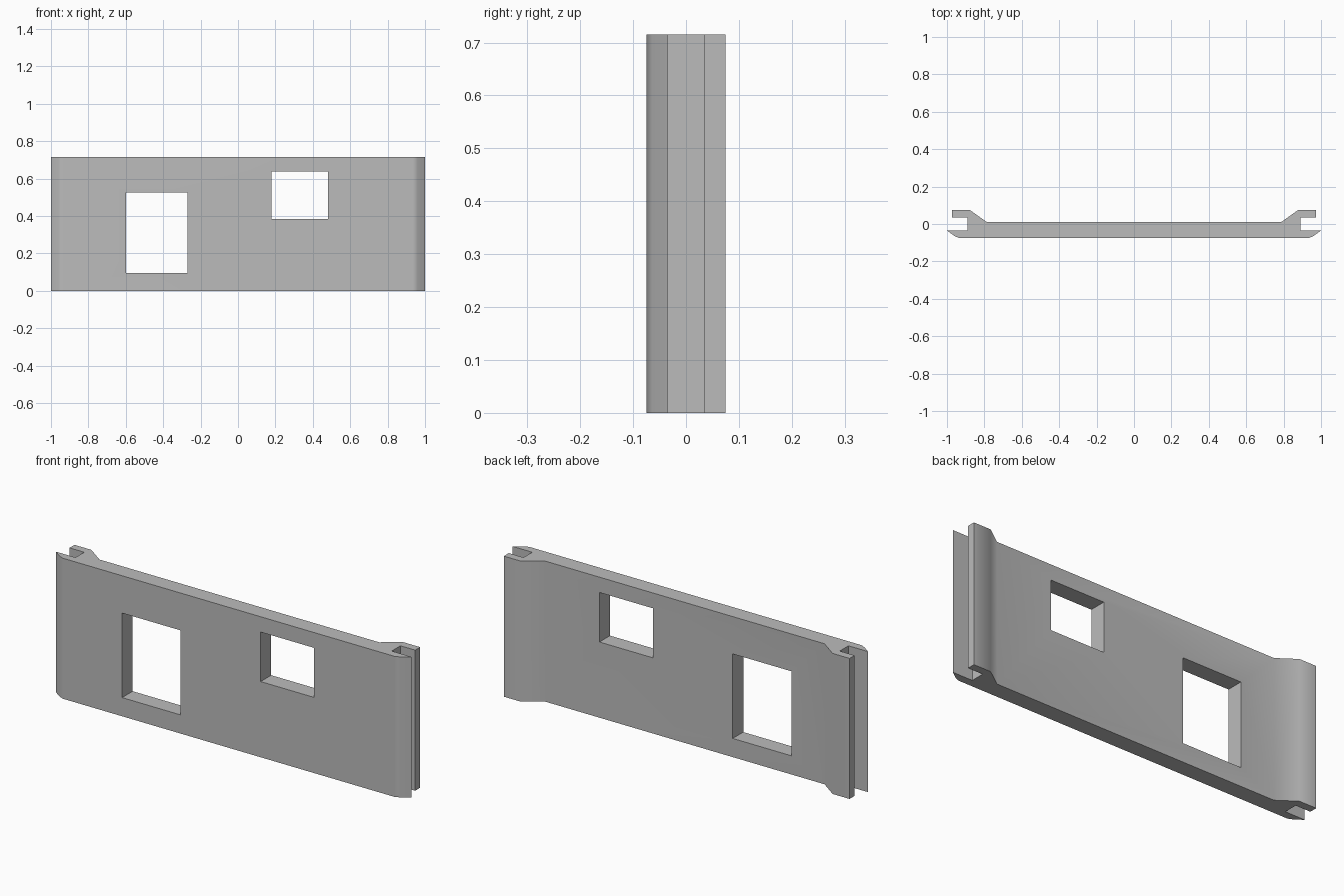
import bpy
import bmesh
import math

default = bpy.data.objects.get("Cube")
if default:
    bpy.data.objects.remove(default, do_unlink=True)

HEIGHT = 0.715

# Plain grey material
grey = bpy.data.materials.new("plain grey")
grey.use_nodes = True
colour = (0.5, 0.5, 0.5, 1)
grey.diffuse_color = colour
grey.node_tree.nodes["Principled BSDF"].inputs["Base Color"].default_value = colour


def extruded(name, outline, bottom, top):
    """Extrude an (x, y) outline from bottom to top."""
    bm = bmesh.new()
    face = bm.faces.new([bm.verts.new((x, y, bottom)) for x, y in outline])
    result = bmesh.ops.extrude_face_region(bm, geom=[face])
    verts = [v for v in result["geom"] if isinstance(v, bmesh.types.BMVert)]
    bmesh.ops.translate(bm, verts=verts, vec=(0, 0, top - bottom))
    bmesh.ops.recalc_face_normals(bm, faces=bm.faces)
    mesh = bpy.data.meshes.new(name)
    bm.to_mesh(mesh)
    bm.free()
    obj = bpy.data.objects.new(name, mesh)
    bpy.context.collection.objects.link(obj)
    mesh.materials.append(grey)
    return obj


# Panel section: front lip, slot, back hook and slope, mirrored across x
half = [(0.935, -0.075), (0.96, -0.064), (1.0, -0.035),
        (0.89, -0.035), (0.89, 0.035), (0.973, 0.035),
        (0.973, 0.075), (0.878, 0.075), (0.787, 0.01)]
panel = extruded("wall_panel", half + [(-x, y) for x, y in reversed(half)], 0, HEIGHT)

# Two window openings: left, right, bottom, top
for x0, x1, z0, z1 in [(-0.6, -0.27, 0.095, 0.525), (0.18, 0.48, 0.385, 0.637)]:
    corners = [(x0, -0.2), (x1, -0.2), (x1, 0.2), (x0, 0.2)]
    cutter = extruded("window_cutter", corners, z0, z1)
    cutter.hide_render = True
    cut = panel.modifiers.new("window", "BOOLEAN")
    cut.operation = "DIFFERENCE"
    cut.solver = "EXACT"
    cut.object = cutter
    bpy.context.view_layer.objects.active = panel
    bpy.ops.object.modifier_apply(modifier=cut.name)
    bpy.data.objects.remove(cutter, do_unlink=True)

# Soft bends on the lips and slopes, crisp edges elsewhere
bpy.ops.object.select_all(action="DESELECT")
panel.select_set(True)
bpy.context.view_layer.objects.active = panel
bpy.ops.object.shade_smooth_by_angle(angle=math.radians(40))
weighted = panel.modifiers.new("flat_faces", "WEIGHTED_NORMAL")
weighted.keep_sharp = True
